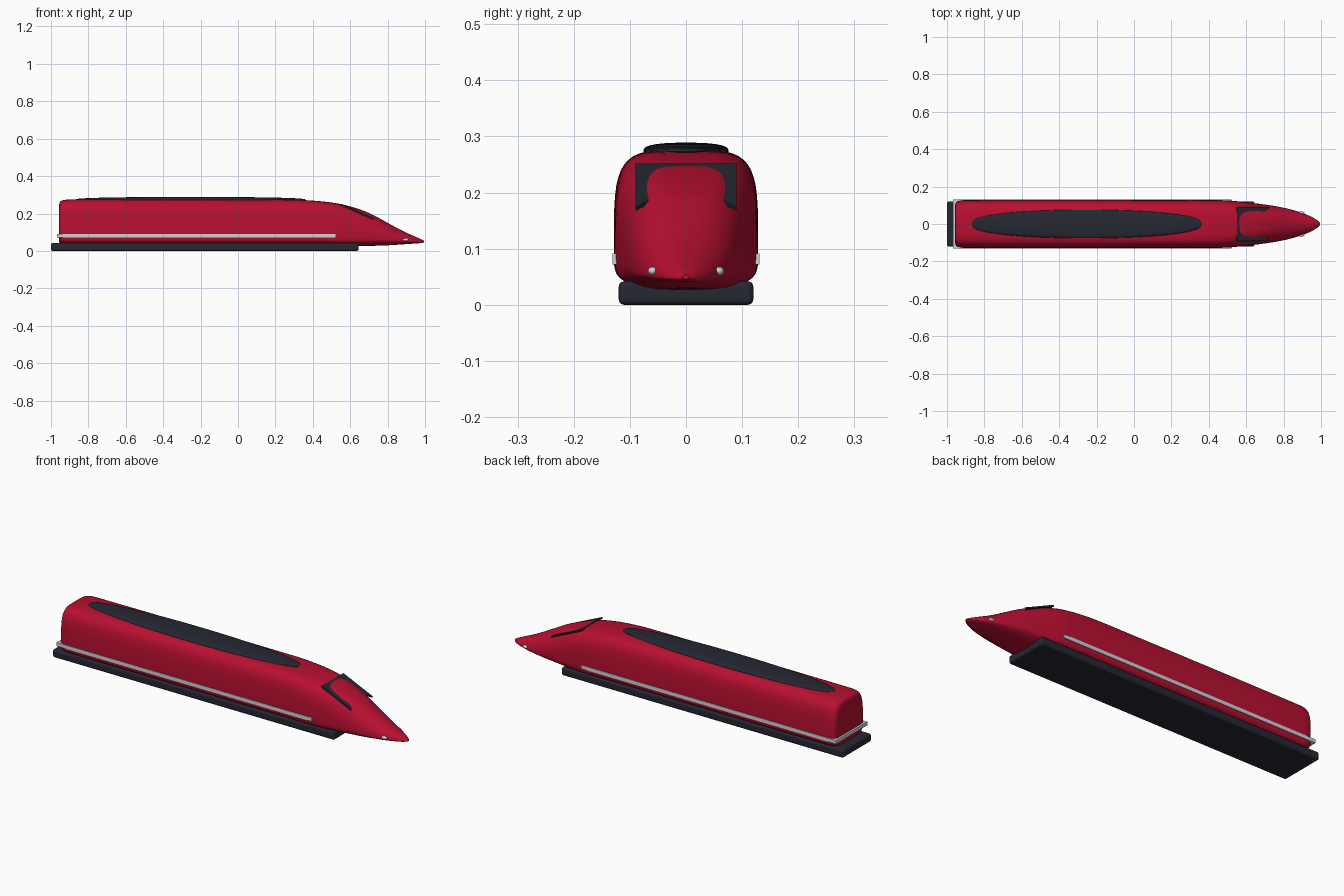
import bpy, bmesh, math
from mathutils import Matrix

cube = bpy.data.objects.get("Cube")
if cube:
    bpy.data.objects.remove(cube, do_unlink=True)


def material(name, rgb):
    m = bpy.data.materials.new(name)
    m.use_nodes = True
    m.diffuse_color = (*rgb, 1)
    m.node_tree.nodes["Principled BSDF"].inputs["Base Color"].default_value = (*rgb, 1)
    return m


red = material("deep_red", (0.48, 0.005, 0.03))
dark = material("dark_slate", (0.019, 0.021, 0.032))
silver = material("light_grey", (0.62, 0.64, 0.67))


def finish(name, bm, mat, bevel=0.0, smooth=True):
    bmesh.ops.recalc_face_normals(bm, faces=bm.faces)
    mesh = bpy.data.meshes.new(name)
    bm.to_mesh(mesh)
    bm.free()
    mesh.materials.append(mat)
    ob = bpy.data.objects.new(name, mesh)
    bpy.context.collection.objects.link(ob)
    if smooth:
        bpy.ops.object.select_all(action='DESELECT')
        ob.select_set(True)
        bpy.context.view_layer.objects.active = ob
        bpy.ops.object.shade_smooth_by_angle(angle=math.radians(40))
    if bevel:
        mod = ob.modifiers.new("rounded_edges", 'BEVEL')
        mod.width, mod.segments = bevel, 3
    return ob


def box(name, lo, hi, mat, bevel=0.0):
    bm = bmesh.new()
    bmesh.ops.create_cube(bm, size=1)
    for v in bm.verts:
        v.co = [(a + b) / 2 + c * (b - a) for a, b, c in zip(lo, hi, v.co)]
    return finish(name, bm, mat, bevel, smooth=False)


def power(value, exponent):
    return math.copysign(abs(value) ** exponent, value)


# Hull stations: x, half width, underside, roof, squareness of the section
stations = [
    (-.957, .100, .050, .245, 4.0), (-.952, .115, .042, .262, 4.2),
    (-.935, .124, .037, .271, 4.5), (-.90, .128, .035, .275, 4.5),
    (.20, .128, .035, .275, 4.5), (.35, .128, .035, .272, 4.5),
    (.50, .126, .031, .259, 4.0), (.60, .116, .027, .238, 3.3),
    (.70, .104, .027, .203, 2.6), (.80, .087, .030, .150, 2.2),
    (.88, .066, .035, .107, 2.0), (.94, .043, .039, .080, 2.0),
    (.98, .020, .042, .062, 2.0), (.995, .006, .046, .054, 2.0)]


def smooth_stations(rows, steps):
    """Hermite interpolation of every column along x."""
    last = len(rows) - 1

    def slope(i, k):
        a, b = rows[max(i - 1, 0)], rows[min(i + 1, last)]
        return (b[k] - a[k]) / (b[0] - a[0])

    for i in range(last):
        a, b = rows[i], rows[i + 1]
        h = b[0] - a[0]
        for s in range(steps):
            t = s / steps
            e = t * t * (3 - 2 * t)
            u, w = t * (1 - t) ** 2 * h, t * t * (t - 1) * h
            yield [a[0] + t * h] + [a[k] * (1 - e) + b[k] * e + u * slope(i, k)
                                    + w * slope(i + 1, k) for k in range(1, 5)]
    yield rows[-1]


# Lofted hull with long tapering nose
SIDES = 48
bm = bmesh.new()
rings = []
for x, width, low, top, n in smooth_stations(stations, 4):
    mid = low + 0.25 * (top - low)
    ring = []
    for i in range(SIDES):
        a = math.tau * i / SIDES
        s = power(math.sin(a), 2 / n)
        z = mid + s * (top - mid if s > 0 else mid - low)
        ring.append(bm.verts.new((x, width * power(math.cos(a), 2 / n), z)))
    rings.append(ring)
for r, q in zip(rings, rings[1:]):
    for i in range(SIDES):
        j = (i + 1) % SIDES
        bm.faces.new((r[i], r[j], q[j], q[i]))
bm.faces.new(rings[0])
bm.faces.new(rings[-1])
finish("hull", bm, red)

# Long oval fairing on the roof
bm = bmesh.new()
bmesh.ops.create_uvsphere(bm, u_segments=64, v_segments=24, radius=1)
for v in bm.verts:
    x, y, z = v.co
    v.co = (-.255 + .617 * x, .076 * power(y, .8), .273 + .016 * power(z, .7))
finish("roof_fairing", bm, dark)

# Underframe skirt
box("underframe_skirt", (-1, -.12, 0), (.645, .12, .042), dark, .01)

# Trim rails along both sides and across the rear
for name, side in (("left_trim", 1), ("right_trim", -1)):
    y0, y1 = sorted((side * .118, side * .131))
    box(name, (-.967, y0, .072), (.522, y1, .091), silver)
box("rear_trim", (-.967, -.128, .072), (-.95, .128, .091), silver)

# Tilted windscreen plate, with the hull bulging through its middle
outline = [(.552, .09), (.725, .09), (.69, .06), (.69, -.06), (.725, -.09), (.552, -.09)]
bm = bmesh.new()
face = bm.faces.new([bm.verts.new((x, y, .253 - .45 * (x - .55))) for x, y in outline])
solid = bmesh.ops.extrude_face_region(bm, geom=[face])["geom"]
bmesh.ops.translate(bm, vec=(-.003, 0, -.007),
                    verts=[g for g in solid if isinstance(g, bmesh.types.BMVert)])
finish("windscreen_plate", bm, dark, smooth=False)

# Headlamps
for name, side in (("left_headlamp", 1), ("right_headlamp", -1)):
    bm = bmesh.new()
    bmesh.ops.create_uvsphere(bm, u_segments=20, v_segments=12, radius=1,
                              matrix=Matrix.Translation((.895, side * .059, .06))
                              @ Matrix.Diagonal((.016, .009, .008, 1)))
    finish(name, bm, silver)
